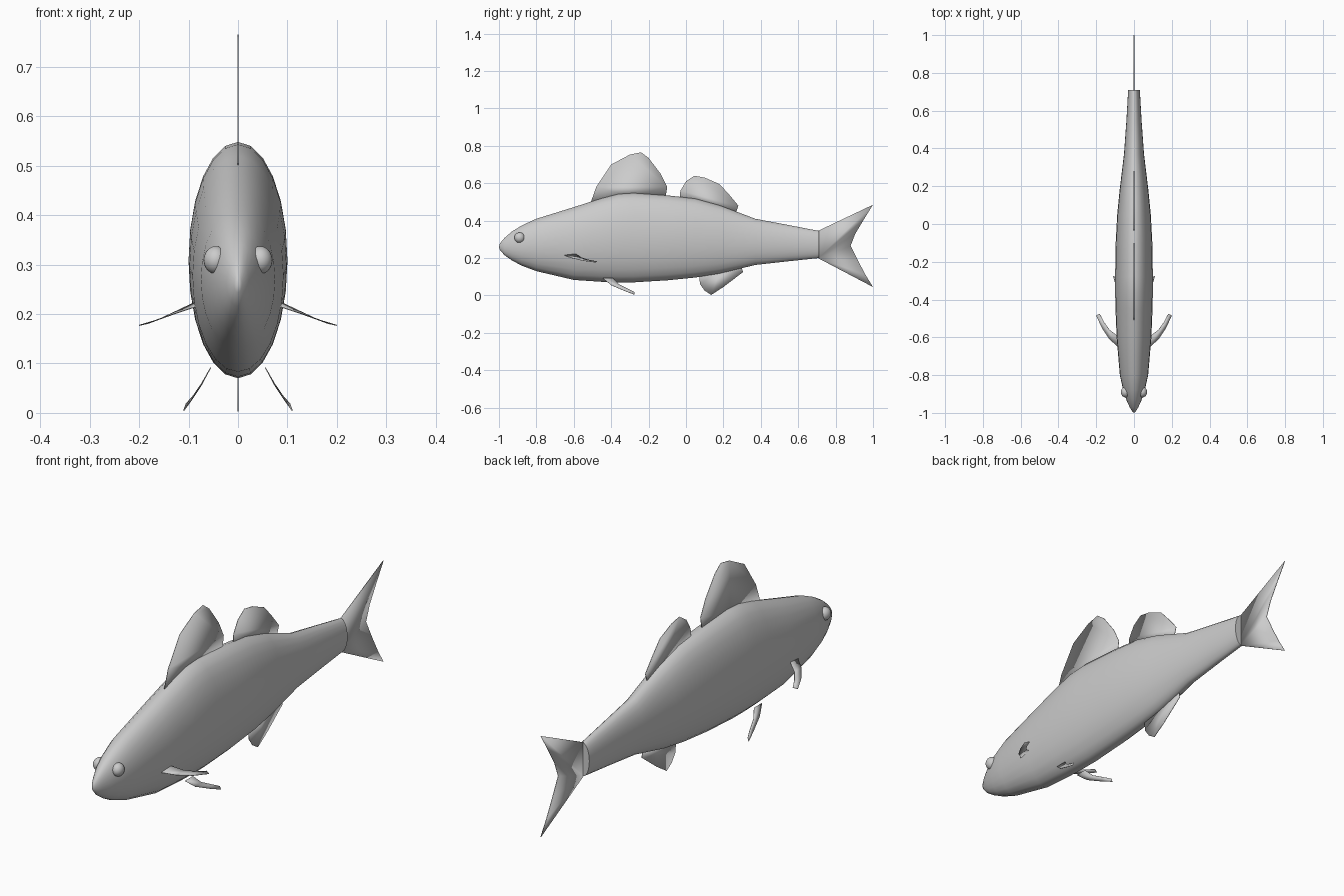
import bpy
import math
from mathutils import Vector

default_cube = bpy.data.objects.get("Cube")
if default_cube:
    bpy.data.objects.remove(default_cube, do_unlink=True)

# One plain grey for the whole fish
GREY = (0.6, 0.6, 0.6, 1.0)
grey = bpy.data.materials.new("plain_grey")
grey.use_nodes = True
grey.diffuse_color = GREY
for node in grey.node_tree.nodes:
    if node.type == "BSDF_PRINCIPLED":
        node.inputs["Base Color"].default_value = GREY


def finish(obj, angle=40):
    """Give the object its material and smooth shading with sharp edges."""
    obj.data.materials.clear()
    obj.data.materials.append(grey)
    bpy.ops.object.select_all(action="DESELECT")
    obj.select_set(True)
    bpy.context.view_layer.objects.active = obj
    bpy.ops.object.shade_smooth_by_angle(angle=math.radians(angle))
    return obj


def make_mesh(name, verts, faces):
    mesh = bpy.data.meshes.new(name)
    mesh.from_pydata(verts, [], faces)
    mesh.update()
    obj = bpy.data.objects.new(name, mesh)
    bpy.context.collection.objects.link(obj)
    return finish(obj)


def thicken(obj, thickness=0.003):
    solid = obj.modifiers.new("thickness", "SOLIDIFY")
    solid.thickness = thickness
    solid.offset = 0


def flat_fin(name, outline):
    """Thin upright fin on the centre plane from a (y, z) outline."""
    verts = [(0, y, z) for y, z in outline]
    thicken(make_mesh(name, verts, [tuple(range(len(verts)))]))


def paired_fin(name, leading, trailing):
    """Curved blade between two edges, built on both sides."""
    count = len(leading)
    for side, sign in (("left", 1), ("right", -1)):
        verts = [(sign * x, y, z) for x, y, z in leading + trailing]
        faces = [(i, i + 1, count + i + 1, count + i) for i in range(count - 1)]
        thicken(make_mesh(side + "_" + name, verts, faces), 0.002)


# Body: elliptical sections given as (y, top, bottom, half width)
SECTIONS = [
    (-0.995, 0.278, 0.243, 0.008),
    (-0.97, 0.308, 0.215, 0.023),
    (-0.93, 0.342, 0.187, 0.041),
    (-0.88, 0.373, 0.16, 0.057),
    (-0.8, 0.41, 0.13, 0.075),
    (-0.6, 0.472, 0.083, 0.092),
    (-0.45, 0.52, 0.073, 0.098),
    (-0.36, 0.543, 0.07, 0.1),
    (-0.28, 0.548, 0.07, 0.1),
    (-0.1, 0.535, 0.081, 0.097),
    (0.05, 0.518, 0.096, 0.089),
    (0.18, 0.482, 0.117, 0.076),
    (0.37, 0.41, 0.163, 0.053),
    (0.55, 0.376, 0.183, 0.04),
    (0.71, 0.345, 0.2, 0.031),
]
SIDES = 24
body_verts = []
for y, top, bottom, half in SECTIONS:
    for i in range(SIDES):
        a = math.tau * i / SIDES
        body_verts.append((half * math.cos(a), y,
                           (top + bottom) / 2 + (top - bottom) / 2 * math.sin(a)))
body_faces = []
for r in range(len(SECTIONS) - 1):
    for i in range(SIDES):
        j = (i + 1) % SIDES
        low, high = r * SIDES, (r + 1) * SIDES
        body_faces.append((low + i, low + j, high + j, high + i))
nose = len(body_verts)
body_verts.append((0, -1, 0.26))
body_faces += [(nose, (i + 1) % SIDES, i) for i in range(SIDES)]
last = (len(SECTIONS) - 1) * SIDES
body_faces.append(tuple(last + i for i in range(SIDES)))
body = make_mesh("body", body_verts, body_faces)
# Faces must point outwards
if body.data.polygons[0].normal.dot(Vector((1, 0, 0))) < 0:
    body.data.flip_normals()

# Eyes
for side, sign in (("left", 1), ("right", -1)):
    bpy.ops.mesh.primitive_uv_sphere_add(segments=20, ring_count=12, radius=0.028,
                                         location=(sign * 0.045, -0.89, 0.309))
    eye = bpy.context.object
    eye.name = side + "_eye"
    eye.scale.x = 0.88
    finish(eye)

# Fins on the centre plane
flat_fin("front_dorsal_fin", [
    (-0.51, 0.495), (-0.48, 0.58), (-0.4, 0.7), (-0.3, 0.753), (-0.24, 0.765),
    (-0.2, 0.735), (-0.135, 0.65), (-0.1, 0.58), (-0.11, 0.52), (-0.3, 0.53)])
flat_fin("rear_dorsal_fin", [
    (-0.035, 0.51), (-0.03, 0.56), (0, 0.61), (0.045, 0.64), (0.1, 0.63),
    (0.18, 0.595), (0.23, 0.54), (0.28, 0.48), (0.265, 0.435), (0.15, 0.475)])
flat_fin("anal_fin", [
    (0.07, 0.11), (0.075, 0.06), (0.1, 0.025), (0.135, 0.003), (0.2, 0.045),
    (0.305, 0.125), (0.295, 0.16), (0.18, 0.13)])
flat_fin("tail_fin", [
    (0.705, 0.345), (1, 0.485), (0.95, 0.405), (0.905, 0.33), (0.88, 0.265),
    (0.92, 0.185), (0.96, 0.11), (1, 0.045), (0.705, 0.2)])

# Fins in pairs
paired_fin("pectoral_fin",
           [(0.085, -0.65, 0.215), (0.13, -0.61, 0.2), (0.17, -0.55, 0.186),
            (0.2, -0.485, 0.177)],
           [(0.09, -0.59, 0.222), (0.13, -0.56, 0.203), (0.158, -0.52, 0.19),
            (0.182, -0.475, 0.181)])
paired_fin("pelvic_fin",
           [(0.055, -0.445, 0.092), (0.075, -0.4, 0.055), (0.095, -0.33, 0.025),
            (0.11, -0.275, 0.004)],
           [(0.055, -0.39, 0.092), (0.073, -0.36, 0.06), (0.09, -0.31, 0.035),
            (0.105, -0.275, 0.018)])
